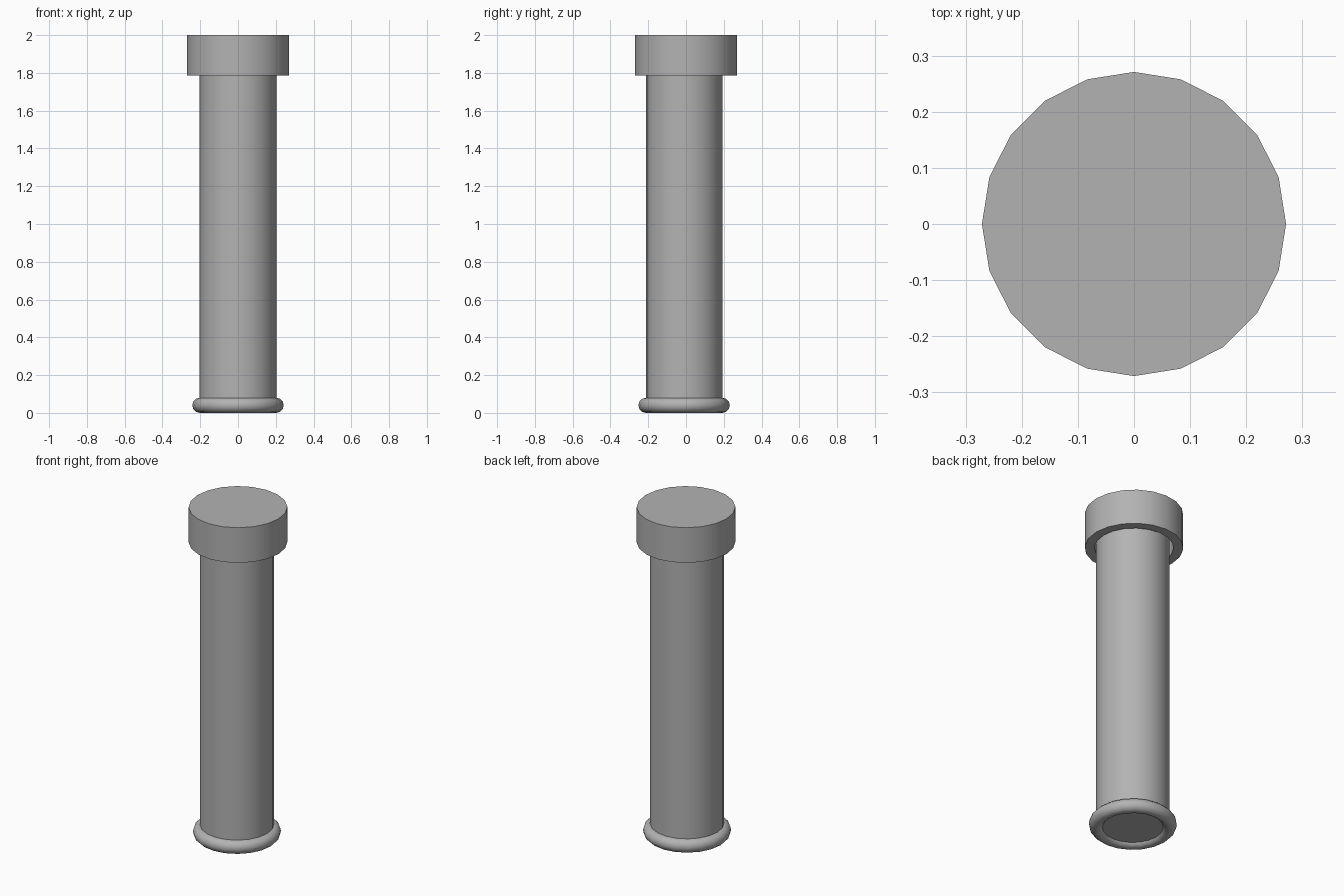
import bpy, bmesh
from math import cos, sin, pi, radians

if "Cube" in bpy.data.objects:
    bpy.data.objects.remove(bpy.data.objects["Cube"])

SIDES = 20

grey = bpy.data.materials.new("dark_grey")
grey.diffuse_color = (0.45, 0.45, 0.45, 1.0)
grey.use_nodes = True
grey.node_tree.nodes["Principled BSDF"].inputs["Base Color"].default_value = grey.diffuse_color


def lathe(name, profile, y=0.0, closed=False):
    """Revolve (radius, z) points around z; open profiles get capped ends."""
    bm = bmesh.new()
    rings = [[bm.verts.new((r * cos(2 * pi * i / SIDES), r * sin(2 * pi * i / SIDES), z))
              for i in range(SIDES)] for r, z in profile]
    pairs = list(zip(rings, rings[1:]))
    if closed:
        pairs.append((rings[-1], rings[0]))
    else:
        bm.faces.new(rings[0])
        bm.faces.new(rings[-1])
    for a, b in pairs:
        for i in range(SIDES):
            j = (i + 1) % SIDES
            bm.faces.new((a[i], a[j], b[j], b[i]))
    bmesh.ops.recalc_face_normals(bm, faces=bm.faces)
    mesh = bpy.data.meshes.new(name)
    bm.to_mesh(mesh)
    bm.free()
    mesh.materials.append(grey)
    obj = bpy.data.objects.new(name, mesh)
    obj.location.y = y
    bpy.context.collection.objects.link(obj)
    bpy.ops.object.select_all(action='DESELECT')
    obj.select_set(True)
    bpy.context.view_layer.objects.active = obj
    bpy.ops.object.shade_smooth_by_angle(angle=radians(35))
    return obj


# Long straight shaft, running up inside the cap
lathe("shaft", [(0.203, 0.02), (0.203, 1.95)], y=-0.01)

# Rounded ring around the foot
lathe("base_ring", [(0.202 + 0.04 * cos(2 * pi * k / 12), 0.04 + 0.04 * sin(2 * pi * k / 12))
                    for k in range(12)], y=-0.01, closed=True)

# Wide cap, hollow underneath with a small gap around the shaft
lathe("cap", [(0.217, 1.95), (0.217, 1.787), (0.271, 1.787), (0.271, 2.0)])
